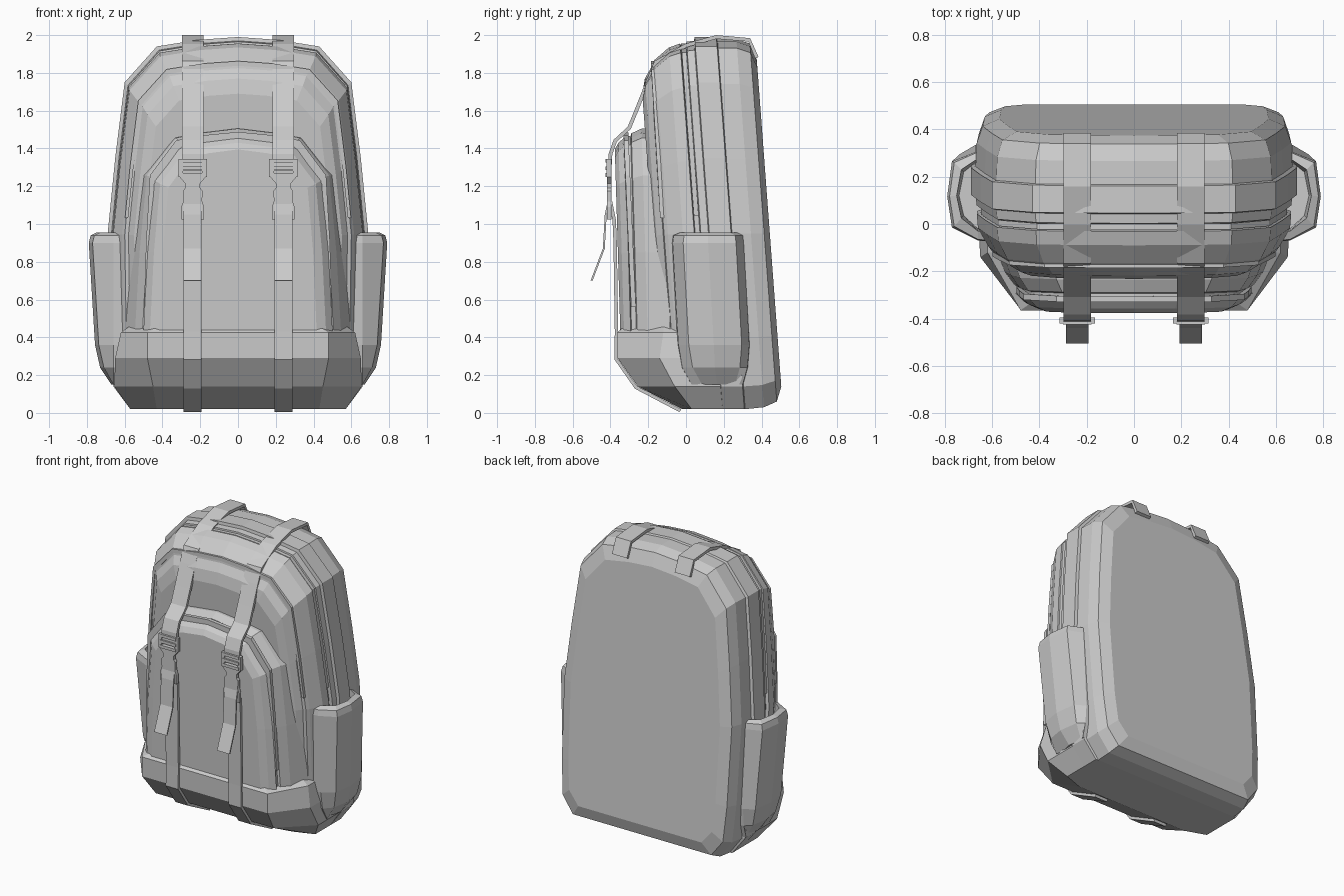
import bpy, bmesh


def loft(name, rings, caps=True):
    """Skin a row of closed rings and cap the ends."""
    bm = bmesh.new()
    vs = [[bm.verts.new(p) for p in r] for r in rings]
    n = len(vs[0])
    for a, b in zip(vs, vs[1:]):
        for i in range(n):
            j = (i + 1) % n
            bm.faces.new((a[i], a[j], b[j], b[i]))
    if caps:
        bm.faces.new(vs[0])
        bm.faces.new(vs[-1])
    bmesh.ops.recalc_face_normals(bm, faces=bm.faces)
    me = bpy.data.meshes.new(name)
    bm.to_mesh(me)
    bm.free()
    ob = bpy.data.objects.new(name, me)
    bpy.context.collection.objects.link(ob)
    return ob


def mirrored(half):
    """Close a half outline (x >= 0) across x = 0."""
    return half + [(-x, v) for x, v in reversed(half) if x > 0]


def both_sides(ob):
    """Mirror a part across x = 0."""
    m = ob.modifiers.new("mirror", 'MIRROR')
    m.use_axis = (True, False, False)
    return ob


def shrink(half, dx, top, bottom):
    """Narrow an outline by dx, lower its top and raise its bottom."""
    w = max(x for x, z in half)
    hi, lo = half[0][1], half[-1][1]
    out = []
    for x, z in half:
        if z > 0.9:
            z = 0.9 + (z - 0.9) * (hi - top - 0.9) / (hi - 0.9)
        elif z < 0.5:
            z = 0.5 - (0.5 - z) * (0.5 - lo - bottom) / (0.5 - lo)
        out.append((x * (w - dx) / w, z))
    return out


def layers(name, half, stations, lean):
    """Loft an outline from back to front; layers lean with height."""
    rings = []
    for y, dx, top, bottom in stations:
        ring = mirrored(shrink(half, dx, top, bottom))
        rings.append([(x, y - lean * (z - 1), z) for x, z in ring])
    return loft(name, rings)


def band(name, half, y, width, thick, lean):
    """Zip strip that follows an arch outline."""
    path = [(-x, z) for x, z in reversed(half) if x > 0] + half
    rings = []
    for x, z in path:
        s = 1 + thick
        xo, zo = x * s, z + (thick * 0.9 if z > 1.15 else 0)
        xi, zi = x * (1 - thick), z - (thick * 0.9 if z > 1.15 else 0)
        ya = y - lean * (z - 1)
        rings.append([(xo, ya, zo), (xo, ya + width, zo),
                      (xi, ya + width, zi), (xi, ya, zi)])
    return loft(name, rings)


def strap(name, path, x, width, thick):
    """Flat webbing along a (y, z) path."""
    rings = []
    for i, (y, z) in enumerate(path):
        a, b = path[max(i - 1, 0)], path[min(i + 1, len(path) - 1)]
        dy, dz = b[0] - a[0], b[1] - a[1]
        l = (dy * dy + dz * dz) ** 0.5
        ny, nz = dz / l * thick / 2, -dy / l * thick / 2
        w = width / 2
        rings.append([(x - w, y + ny, z + nz), (x + w, y + ny, z + nz),
                      (x + w, y - ny, z - nz), (x - w, y - ny, z - nz)])
    return both_sides(loft(name, rings))


def box(name, x0, x1, y0, y1, z0, z1):
    return both_sides(loft(name, [[(x0, y0, z), (x1, y0, z), (x1, y1, z), (x0, y1, z)]
                                  for z in (z0, z1)]))


# Main compartment
body = [(0, 1.99), (0.21, 1.975), (0.43, 1.94), (0.60, 1.75), (0.65, 1.35),
        (0.69, 0.95), (0.68, 0.4), (0.66, 0.14), (0.57, 0.02), (0, 0.02)]
layers("main_body", body, [
    (0.44, 0.12, 0.12, 0.12), (0.41, 0.05, 0.035, 0.04), (0.34, 0.025, 0.01, 0.01),
    (0.24, 0.02, 0.01, 0), (0.235, 0, 0, 0), (0.12, 0, 0, 0), (0.115, 0.02, 0.02, 0),
    (0.075, 0.025, 0.025, 0), (0.07, 0.045, 0.045, 0), (0.045, 0.045, 0.045, 0),
    (0.04, 0.025, 0.035, 0), (-0.02, 0.03, 0.055, 0.02), (-0.10, 0.075, 0.12, 0.06),
    (-0.12, 0.09, 0.14, 0.08), (-0.125, 0.11, 0.165, 0.09),
    (-0.16, 0.14, 0.22, 0.15), (-0.18, 0.19, 0.30, 0.2)], 0.075)

# Zip strips on the main compartment
arch = body[:5] + [(0.68, 1.05)]
band("main_zip", shrink(arch, 0.04, 0.045, 0), 0.045, 0.025, 0.012, 0.075)
band("front_piping", shrink(arch, 0.09, 0.14, 0), -0.135, 0.02, 0.014, 0.06)

# Front pocket
pocket = [(0, 1.51), (0.21, 1.485), (0.34, 1.46), (0.50, 1.26),
          (0.54, 0.85), (0.57, 0.35), (0, 0.35)]
layers("front_pocket", pocket, [
    (-0.10, -0.03, 0, 0), (-0.22, 0.02, 0.005, 0), (-0.275, 0.06, 0.03, 0),
    (-0.28, 0.075, 0.045, 0), (-0.305, 0.075, 0.045, 0), (-0.31, 0.065, 0.05, 0),
    (-0.345, 0.10, 0.08, 0), (-0.365, 0.15, 0.115, 0)], 0.03)
pocket_arch = [(0, 1.465), (0.20, 1.445), (0.32, 1.42), (0.455, 1.235),
               (0.475, 0.9), (0.485, 0.56)]
band("pocket_zip", pocket_arch, -0.31, 0.025, 0.025, 0.045)

# Reinforced base that projects in front
base = []
for z, fx, fy, sx, sy in [(0.455, 0.43, -0.33, 0.58, -0.12), (0.425, 0.48, -0.365, 0.62, -0.12),
                          (0.29, 0.48, -0.362, 0.65, -0.14), (0.14, 0.45, -0.255, 0.655, -0.06),
                          (0.02, 0.43, -0.02, 0.57, 0.03)]:
    base.append([(x, y, z) for x, y in mirrored([(fx, fy), (sx, sy), (sx, 0.2)])])
loft("base", base)

# Side pockets, open at the top
rings = []
for z, xo, y0, y1 in [(0.15, 0.67, 0.02, 0.31), (0.24, 0.73, -0.03, 0.335),
                      (0.36, 0.757, -0.05, 0.345), (0.90, 0.79, -0.08, 0.315),
                      (0.94, 0.78, -0.075, 0.31), (0.955, 0.75, -0.04, 0.28),
                      (0.80, 0.74, -0.03, 0.27)]:
    ym = (y0 + y1) / 2
    rings.append([(0.55, y0, z), (0.66, y0 + 0.01, z), (xo - 0.02, y0 + 0.065, z),
                  (xo, ym, z), (xo - 0.02, y1 - 0.05, z), (0.67, y1 - 0.01, z), (0.55, y1, z)])
both_sides(loft("side_pocket", rings))

# Compression straps
strap("top_strap", [(0.375, 1.88), (0.335, 1.975), (0.16, 1.99), (0.0, 1.945), (-0.16, 1.855),
                    (-0.20, 1.76), (-0.255, 1.62), (-0.30, 1.51), (-0.375, 1.44),
                    (-0.40, 1.37), (-0.405, 1.28)], 0.24, 0.115, 0.02)
strap("lower_strap", [(-0.40, 1.12), (-0.38, 1.02), (-0.375, 0.9), (-0.368, 0.43),
                      (-0.37, 0.285), (-0.265, 0.135), (-0.03, 0.012)], 0.24, 0.095, 0.018)
strap("loose_tail", [(-0.41, 1.12), (-0.425, 1.05), (-0.435, 0.87), (-0.50, 0.70)],
      0.24, 0.095, 0.01)

# Buckles: ladder frame, waist with prongs, lower bar
c = 0.24
for s in (-1, 1):
    a, b = sorted((c + s * 0.05, c + s * 0.075))
    box("buckle_rail", a, b, -0.42, -0.395, 1.25, 1.345)
for z in (1.25, 1.285, 1.325):
    box("buckle_bar", c - 0.06, c + 0.06, -0.425, -0.395, z, z + 0.02)
clip = [(0.07, 1.265), (0.07, 1.25), (0.04, 1.215), (0.04, 1.19), (0.052, 1.175),
        (0.05, 1.12), (0.06, 1.09), (0.06, 1.025)]
both_sides(loft("buckle_clip", [[(c + x, y, z) for x, z in mirrored(clip)]
                                for y in (-0.418, -0.395)]))
